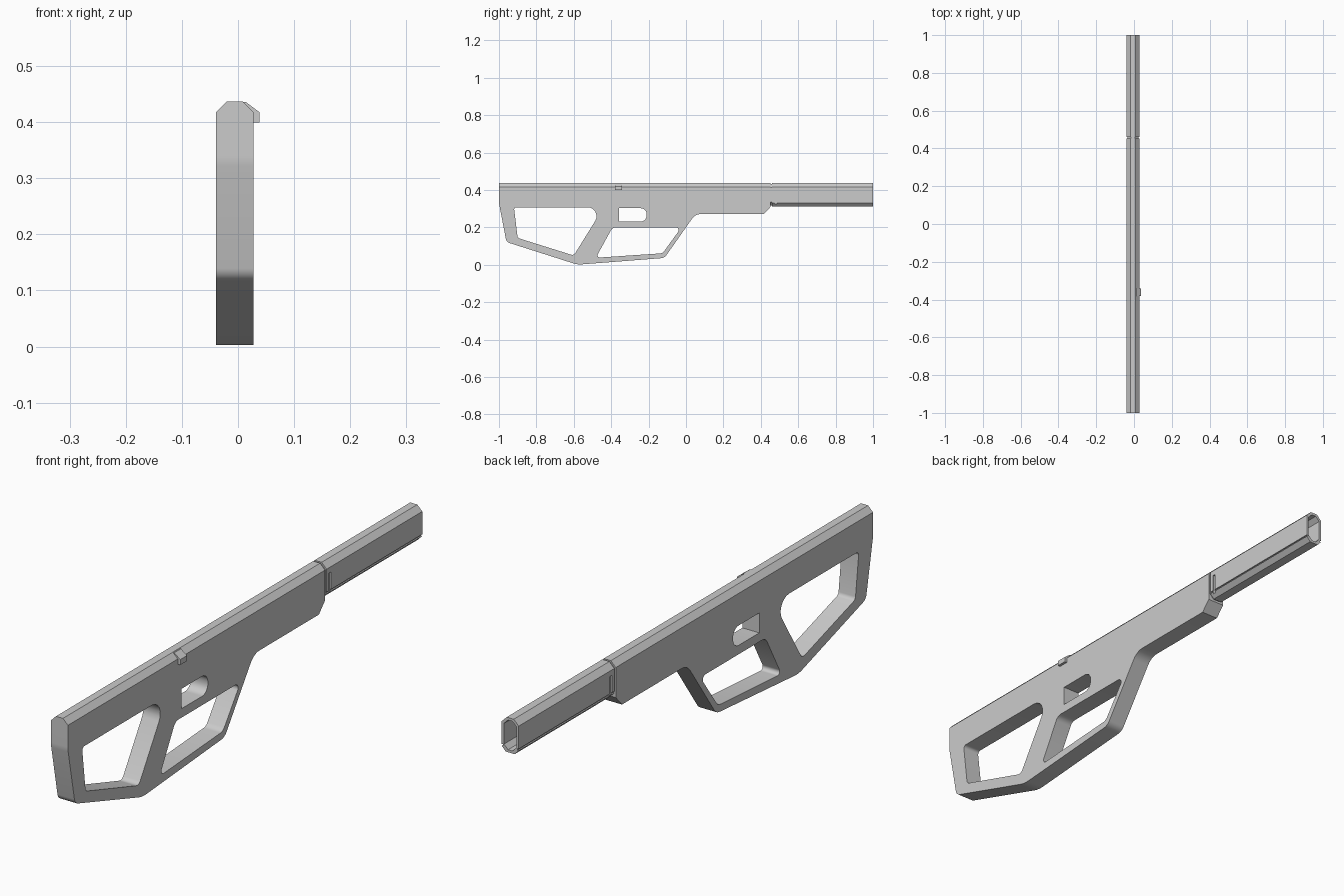
import bpy, bmesh, math
from mathutils import Vector

if "Cube" in bpy.data.objects:
    bpy.data.objects.remove(bpy.data.objects["Cube"])

CX, HALF = -0.0055, 0.0335      # body centre and half width


def rounded(points, steps=6):
    """Round each (a, b, radius) corner with a tangent arc."""
    out = []
    n = len(points)
    for i, (a, b, r) in enumerate(points):
        p = Vector((a, b))
        if r == 0:
            out.append(p)
            continue
        u = (Vector(points[i - 1][:2]) - p).normalized()
        v = (Vector(points[(i + 1) % n][:2]) - p).normalized()
        half = u.angle(v) / 2
        c = p + (u + v).normalized() * (r / math.sin(half))
        start = p + u * (r / math.tan(half)) - c
        end = p + v * (r / math.tan(half)) - c
        sweep = start.angle_signed(end)
        for k in range(steps + 1):
            t = -sweep * k / steps
            out.append(c + Vector((start.x * math.cos(t) - start.y * math.sin(t),
                                   start.x * math.sin(t) + start.y * math.cos(t))))
    return out


def prism(name, pts, lo, hi, axis, bevel_top=0):
    """Extrude an outline along x (outline is y, z) or y (outline is x, z)."""
    bm = bmesh.new()
    verts = [bm.verts.new((lo, a, b) if axis == 'x' else (a, lo, b)) for a, b in pts]
    face = bm.faces.new(verts)
    res = bmesh.ops.extrude_face_region(bm, geom=[face])
    move = Vector((hi - lo, 0, 0)) if axis == 'x' else Vector((0, hi - lo, 0))
    bmesh.ops.translate(bm, vec=move, verts=[g for g in res['geom'] if isinstance(g, bmesh.types.BMVert)])
    bmesh.ops.recalc_face_normals(bm, faces=bm.faces)
    if bevel_top:
        top = max(v.co.z for v in bm.verts) - 1e-4
        edges = [e for e in bm.edges if all(v.co.z > top for v in e.verts)
                 and abs(e.verts[0].co.x - e.verts[1].co.x) < 1e-5]
        bmesh.ops.bevel(bm, geom=edges, offset=bevel_top, segments=1, affect='EDGES')
    me = bpy.data.meshes.new(name)
    bm.to_mesh(me)
    bm.free()
    ob = bpy.data.objects.new(name, me)
    bpy.context.collection.objects.link(ob)
    return ob


def cut(target, cutter):
    cutter.hide_render = True
    mod = target.modifiers.new("cut", 'BOOLEAN')
    mod.operation, mod.solver, mod.object = 'DIFFERENCE', 'EXACT', cutter
    bpy.context.view_layer.objects.active = target
    bpy.ops.object.modifier_apply(modifier=mod.name)
    bpy.data.objects.remove(cutter)


# Body with stock, grip and guard in one outline
body = prism("body", rounded([
    (-1, 0.437, 0), (0.452, 0.437, 0), (0.452, 0.31, 0), (0.417, 0.272, 0),
    (0.05, 0.272, 0.06), (-0.115, 0.037, 0.04), (-0.58, 0.001, 0.12),
    (-0.96, 0.122, 0.03), (-1, 0.33, 0.1)]),
    CX - HALF, CX + HALF, 'x', bevel_top=0.0195)

# Stock opening, guard opening, small window
openings = [
    [(-0.92, 0.308, 0.012), (-0.44, 0.308, 0.048), (-0.6, 0.05, 0.02), (-0.90, 0.144, 0.016)],
    [(-0.393, 0.2, 0.03), (-0.025, 0.2, 0.015), (-0.125, 0.062, 0.03), (-0.482, 0.038, 0.012)],
    [(-0.358, 0.303, 0), (-0.21, 0.303, 0.032), (-0.21, 0.232, 0.032), (-0.358, 0.232, 0)],
]
for outline in openings:
    cut(body, prism("opening_cutter", rounded(outline), -0.2, 0.2, 'x'))


# Barrel shroud: eight-sided tube with a groove along each lower side
def section(inset, groove=0.0):
    w, top, bot, c = HALF - inset, 0.437 - inset, 0.313 + inset, 0.0195 - inset * 0.4
    right = [(w - c, top), (w, top - c)]
    if groove:
        right += [(w, 0.336), (w - groove, 0.336), (w - groove, 0.330), (w, 0.330)]
        right += [(w - 0.016, bot)]
    else:
        right += [(w, bot + c), (w - c, bot)]
    return [(CX + x, z) for x, z in right] + [(CX - x, z) for x, z in reversed(right)]


shroud = prism("barrel_shroud", section(0, 0.005), 0.46, 1.0, 'y')
cut(shroud, prism("bore_cutter", section(0.009), 0.50, 1.1, 'y'))
for s in (-1, 1):                                   # upright side slots
    x = CX + s * HALF
    slot = [(0.474, 0.325), (0.486, 0.325), (0.486, 0.398), (0.474, 0.398)]
    cut(shroud, prism("slot_cutter", slot, x - 0.006, x + 0.006, 'x'))

neck = prism("barrel_neck", section(0.005), 0.44, 0.47, 'y')

# Side handle on the right
handle = prism("charging_handle", [
    (0.010, 0.436), (0.014, 0.436), (0.038, 0.418), (0.038, 0.399), (0.020, 0.399)],
    -0.38, -0.342, 'y')

for ob in (body, shroud, neck, handle):
    bpy.ops.object.select_all(action='DESELECT')
    ob.select_set(True)
    bpy.context.view_layer.objects.active = ob
    bpy.ops.object.shade_smooth_by_angle(angle=math.radians(30))
